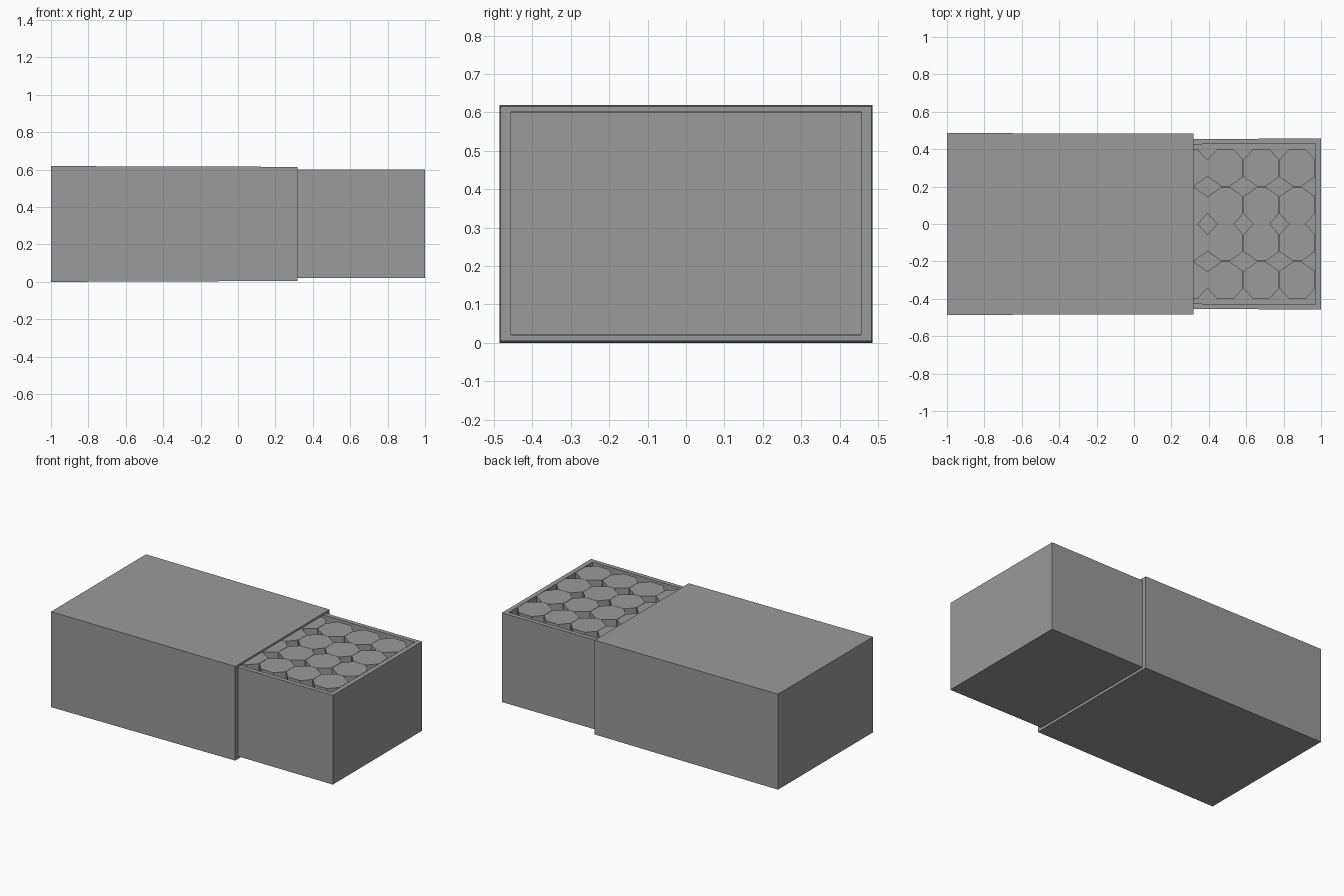
import bpy, bmesh, math

if "Cube" in bpy.data.objects:
    bpy.data.objects.remove(bpy.data.objects["Cube"])

# Dark grey card
card = bpy.data.materials.new("dark_grey")
card.diffuse_color = (0.325, 0.325, 0.325, 1)
card.use_nodes = True
card.node_tree.nodes["Principled BSDF"].inputs["Base Color"].default_value = card.diffuse_color


def skin(name, rings):
    """Skin a list of point rings, capping the first and last ring."""
    bm = bmesh.new()
    loops = [[bm.verts.new(p) for p in ring] for ring in rings]
    n = len(loops[0])
    for a, b in zip(loops, loops[1:]):
        for i in range(n):
            j = (i + 1) % n
            bm.faces.new((a[i], a[j], b[j], b[i]))
    bm.faces.new(loops[0])
    bm.faces.new(loops[-1])
    bmesh.ops.recalc_face_normals(bm, faces=bm.faces[:])
    mesh = bpy.data.meshes.new(name)
    bm.to_mesh(mesh)
    bm.free()
    mesh.materials.append(card)
    return mesh


def place(name, mesh, location=(0, 0, 0), turn=0):
    obj = bpy.data.objects.new(name, mesh)
    obj.location = location
    obj.rotation_euler.z = turn
    bpy.context.collection.objects.link(obj)


def ring_x(x, hy, z0, z1):
    return [(x, -hy, z0), (x, hy, z0), (x, hy, z1), (x, -hy, z1)]


def ring_z(z, x0, x1, hy0, hy1):
    return [(x0, -hy0, z), (x1, -hy1, z), (x1, hy1, z), (x0, hy0, z)]


# Outer sleeve, slightly tapered, open towards +x
place("sleeve", skin("sleeve", [
    ring_x(-1.0, 0.486, 0.0, 0.619),
    ring_x(0.318, 0.483, 0.005, 0.615),
    ring_x(0.318, 0.456, 0.021, 0.603),
    ring_x(-0.97, 0.456, 0.021, 0.603),
]))

# Sliding tray, open at the top
place("tray", skin("tray", [
    ring_z(0.022, -0.94, 1.0, 0.450, 0.457),
    ring_z(0.6, -0.94, 1.0, 0.450, 0.457),
    ring_z(0.6, -0.91, 0.97, 0.423, 0.428),
    ring_z(0.05, -0.91, 0.97, 0.423, 0.428),
]))

# Eight-sided rods, narrower on one side, standing in facing pairs of rows
right_half = [(0.045, -0.099), (0.095, -0.044), (0.095, 0.047), (0.022, 0.099)]
outline = right_half + [(-x, y) for x, y in reversed(right_half)]
rod = skin("rod", [[(x, y, z) for x, y in outline] for z in (0.05, 0.6)])
for col in range(9):
    for row in range(4):
        place(f"rod_{col}_{row}", rod,
              (0.873 - col * 0.192, (row - 1.5) * 0.2, 0),
              math.pi * (row % 2))
